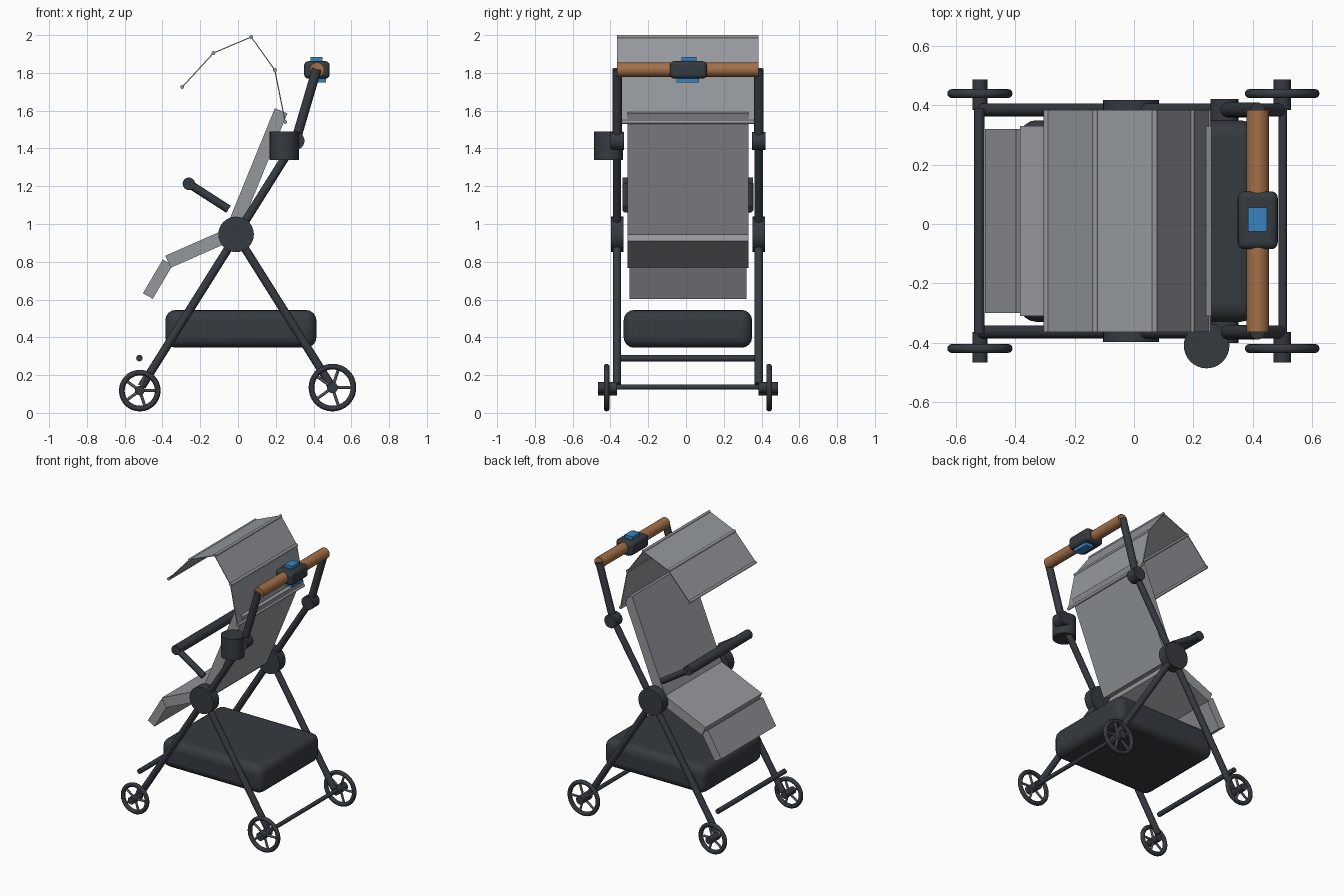
import bpy, bmesh, math
from mathutils import Vector

if "Cube" in bpy.data.objects:
    bpy.data.objects.remove(bpy.data.objects["Cube"])

MID = 0.01     # y of the symmetry plane
SIDE = 0.375   # distance of the frame tubes from it


def material(name, r, g, b):
    m = bpy.data.materials.new(name)
    m.use_nodes = True
    m.diffuse_color = (r, g, b, 1)
    m.node_tree.nodes["Principled BSDF"].inputs["Base Color"].default_value = (r, g, b, 1)
    return m


DARK = material("dark_frame", 0.036, 0.043, 0.052)
FABRIC = material("grey_fabric", 0.30, 0.315, 0.335)
METAL = material("grey_metal", 0.22, 0.23, 0.24)
LEATHER = material("brown_leather", 0.37, 0.16, 0.065)
BLUE = material("blue_button", 0.04, 0.23, 0.52)


def finish(name, mat, smooth=True):
    ob = bpy.context.object
    ob.name = name
    ob.data.materials.append(mat)
    if smooth:
        bpy.ops.object.shade_smooth_by_angle()
    return ob


def tube(name, p, q, r, mat=DARK, sides=24):
    p, q = Vector(p), Vector(q)
    d = q - p
    bpy.ops.mesh.primitive_cylinder_add(
        vertices=sides, radius=r, depth=d.length, location=(p + q) / 2,
        rotation=d.to_track_quat('Z', 'Y').to_euler())
    return finish(name, mat)


def cross_tube(name, x, z, r, half, mat=DARK):
    return tube(name, (x, MID - half, z), (x, MID + half, z), r, mat)


def box(name, lo, hi, bevel, mat):
    lo, hi = Vector(lo), Vector(hi)
    bpy.ops.mesh.primitive_cube_add(size=1, location=(lo + hi) / 2)
    ob = bpy.context.object
    ob.scale = hi - lo
    bpy.ops.object.transform_apply(location=False, rotation=False, scale=True)
    finish(name, mat)
    if bevel:
        b = ob.modifiers.new("rounding", 'BEVEL')
        b.width, b.segments = bevel, 4
    return ob


def add_mesh(name, bm, mat):
    bmesh.ops.recalc_face_normals(bm, faces=bm.faces)
    me = bpy.data.meshes.new(name)
    bm.to_mesh(me)
    bm.free()
    me.materials.append(mat)
    ob = bpy.data.objects.new(name, me)
    bpy.context.collection.objects.link(ob)
    return ob


def cushion(name, start, end, thick, half):
    """Padded slab: its upper edge runs from start to end in x-z."""
    a, b = Vector(start), Vector(end)
    d = (b - a).normalized()
    n = Vector((d.y, -d.x)) * thick
    bm = bmesh.new()
    face = bm.faces.new([bm.verts.new((p.x, MID - half, p.y)) for p in (a, b, b + n, a + n)])
    ext = bmesh.ops.extrude_face_region(bm, geom=[face])
    bmesh.ops.translate(bm, vec=(0, 2 * half, 0),
                        verts=[v for v in ext["geom"] if isinstance(v, bmesh.types.BMVert)])
    return add_mesh(name, bm, FABRIC)


def wheel(name, x, z, radius, s):
    y = MID + s * 0.43
    bpy.ops.mesh.primitive_torus_add(
        location=(x, y, z), rotation=(math.pi / 2, 0, 0), major_segments=48,
        minor_segments=12, major_radius=radius - 0.015, minor_radius=0.015)
    finish(name + "_tyre", DARK)
    tube(name + "_hub", (x, MID + s * 0.375, z), (x, MID + s * 0.477, z), radius * 0.23)
    for i in range(5):
        a = i * math.tau / 5
        rim = radius - 0.02
        tube(name + "_spoke", (x, y, z),
             (x + rim * math.cos(a), y, z + rim * math.sin(a)), 0.008, METAL, 8)


# Side frames, hinges and wheels
for s, label in ((-1, "right"), (1, "left")):
    y = MID + s * SIDE
    tube(label + "_front_leg", (-0.51, y, 0.14), (0.305, y, 1.44), 0.022)
    tube(label + "_rear_leg", (-0.01, y, 0.945), (0.49, y, 0.15), 0.022)
    tube(label + "_handle_arm", (0.305, y, 1.44), (0.417, y, 1.82), 0.025)
    tube(label + "_main_hinge", (-0.01, y - 0.033, 0.945), (-0.01, y + 0.033, 0.945), 0.094, sides=32)
    tube(label + "_handle_hinge", (0.305, y - 0.036, 1.44), (0.305, y + 0.036, 1.44), 0.047)
    wheel(label + "_front_wheel", -0.52, 0.118, 0.11, s)
    wheel(label + "_rear_wheel", 0.5, 0.134, 0.126, s)
    # Bumper bar arm
    ya = MID + s * 0.325
    tube(label + "_bumper_arm", (-0.05, ya, 1.078), (-0.26, ya, 1.213), 0.022)

# Cross bars
cross_tube("rear_axle", 0.502, 0.137, 0.014, SIDE)
cross_tube("front_cross_bar", -0.522, 0.29, 0.017, SIDE + 0.005)
cross_tube("bumper_bar", -0.26, 1.213, 0.033, 0.345)

# Handlebar with its fold control
cross_tube("handlebar", 0.418, 1.817, 0.038, SIDE, LEATHER)
box("fold_control", (0.35, -0.085, 1.77), (0.485, 0.11, 1.862), 0.022, DARK)
box("upper_button", (0.385, -0.025, 1.83), (0.448, 0.055, 1.884), 0, BLUE)
box("lower_button", (0.405, -0.05, 1.748), (0.465, 0.07, 1.80), 0, BLUE)

# Cup holder
tube("cup_holder", (0.245, -0.41, 1.34), (0.245, -0.41, 1.49), 0.077, sides=32)

# Storage basket
box("storage_basket", (-0.385, -0.33, 0.345), (0.415, 0.35, 0.545), 0.055, DARK)

# Seat
cushion("seat_back", (-0.068, 0.968), (0.195, 1.613), 0.072, 0.32)
cushion("seat_pan", (-0.385, 0.832), (-0.062, 0.974), 0.07, 0.32)
cushion("foot_rest", (-0.503, 0.634), (-0.398, 0.812), 0.06, 0.31)

# Canopy sheet with a rib at each fold
folds = [(-0.295, 1.725), (-0.13, 1.905), (0.07, 1.99), (0.195, 1.815), (0.25, 1.54)]
bm = bmesh.new()
rows = [[bm.verts.new((x, MID + s * SIDE, z)) for s in (-1, 1)] for x, z in folds]
for a, b in zip(rows, rows[1:]):
    bm.faces.new((a[0], b[0], b[1], a[1]))
canopy = add_mesh("canopy", bm, FABRIC)
sheet = canopy.modifiers.new("thickness", 'SOLIDIFY')
sheet.thickness, sheet.offset = 0.006, 0
for x, z in folds:
    cross_tube("canopy_rib", x, z, 0.01, SIDE, FABRIC)
